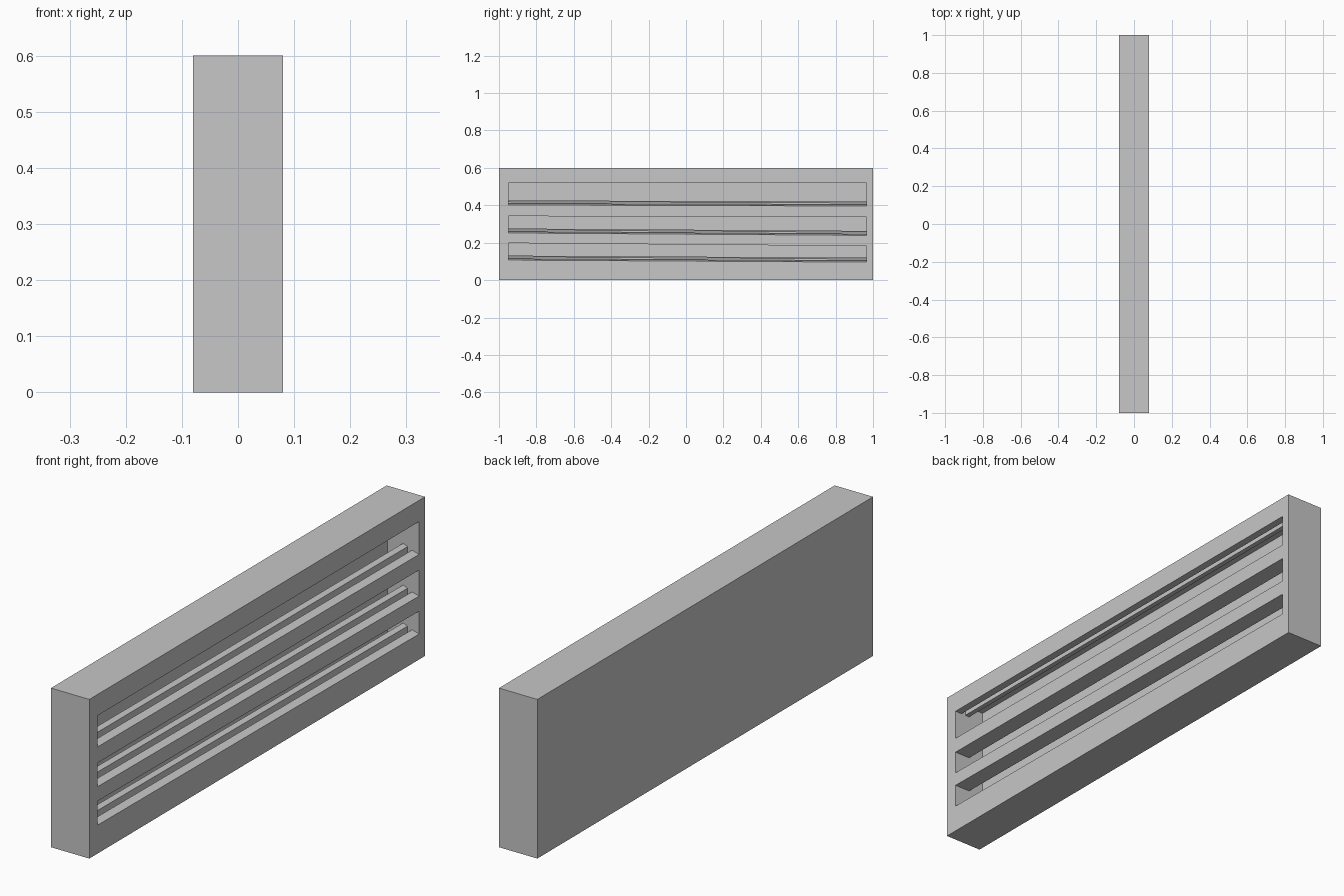
import bpy, bmesh

if "Cube" in bpy.data.objects:
    bpy.data.objects.remove(bpy.data.objects["Cube"], do_unlink=True)

# One plain grey for the whole cabinet
grey = bpy.data.materials.new("plain grey")
grey.use_nodes = True
colour = (0.57, 0.57, 0.57, 1)
grey.diffuse_color = colour
grey.node_tree.nodes["Principled BSDF"].inputs["Base Color"].default_value = colour

FRONT_END, BACK_END = -0.95, 0.965


def prism(name, start, end, y0, y1):
    """Loft one xz section into another along y."""
    bm = bmesh.new()
    a = [bm.verts.new((x, y0, z)) for x, z in start]
    b = [bm.verts.new((x, y1, z)) for x, z in end]
    bm.faces.new(a)
    bm.faces.new(b[::-1])
    for i in range(len(a)):
        j = (i + 1) % len(a)
        bm.faces.new((a[j], a[i], b[i], b[j]))
    bmesh.ops.recalc_face_normals(bm, faces=bm.faces)
    mesh = bpy.data.meshes.new(name)
    bm.to_mesh(mesh)
    bm.free()
    mesh.materials.append(grey)
    obj = bpy.data.objects.new(name, mesh)
    bpy.context.collection.objects.link(obj)
    return obj


def rectangle(x0, x1, z0, z1):
    return [(x0, z0), (x1, z0), (x1, z1), (x0, z1)]


def opening(floor, ceiling, grooved):
    """Slot section: sloped lip, track groove and raised inner rail."""
    track = [(0.10, -0.005), (0.05, 0.008), (0.05, -0.01),
             (0.032, -0.01), (0.032, 0.017), (0.013, 0.024), (-0.01, 0.024)]
    section = [(x, floor + z) for x, z in track] + [(-0.01, ceiling)]
    if grooved:
        section += [(0.032, ceiling), (0.032, ceiling + 0.02),
                    (0.05, ceiling + 0.02), (0.05, ceiling)]
    return section + [(0.10, ceiling)]


def carve(body, cutter):
    cutter.hide_render = True
    mod = body.modifiers.new("carve", "BOOLEAN")
    mod.operation = "DIFFERENCE"
    mod.solver = "EXACT"
    mod.object = cutter
    bpy.ops.object.select_all(action="DESELECT")
    bpy.context.view_layer.objects.active = body
    body.select_set(True)
    bpy.ops.object.modifier_apply(modifier=mod.name)
    bpy.data.objects.remove(cutter, do_unlink=True)


# Long narrow cabinet body
side = rectangle(-0.08, 0.08, 0, 0.6)
cabinet = prism("cabinet_body", side, side, -1, 1)

# Hollow behind the shelves
hollow = rectangle(-0.053, 0.013, 0.04, 0.56)
carve(cabinet, prism("hollow_cutter", hollow, hollow, FRONT_END, BACK_END))

# Slightly tilted slots: floor and ceiling heights at each end
slots = [((0.402, 0.52), (0.396, 0.52), True),
         ((0.252, 0.342), (0.239, 0.337), False),
         ((0.107, 0.198), (0.096, 0.182), False)]
for start, end, grooved in slots:
    carve(cabinet, prism("slot_cutter", opening(*start, grooved),
                         opening(*end, grooved), FRONT_END, BACK_END))
